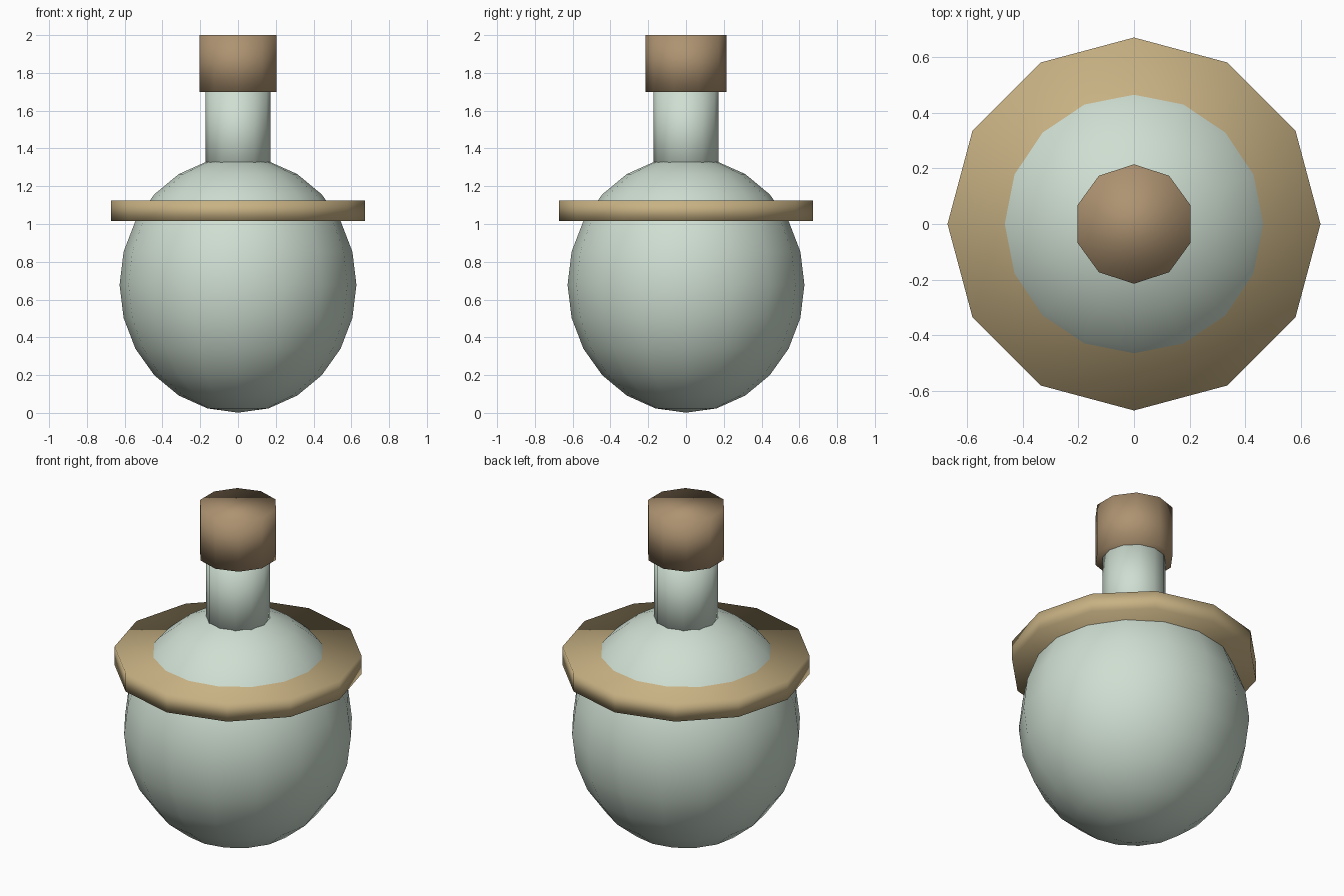
import bpy

if "Cube" in bpy.data.objects:
    bpy.data.objects.remove(bpy.data.objects["Cube"])


def material(name, rgb):
    m = bpy.data.materials.new(name)
    m.diffuse_color = (*rgb, 1.0)
    m.use_nodes = True
    m.node_tree.nodes["Principled BSDF"].inputs["Base Color"].default_value = m.diffuse_color
    return m


glass = material("pale_green_glass", (0.62, 0.73, 0.64))
tan = material("tan_collar", (0.58, 0.445, 0.23))
cork = material("brown_cork", (0.42, 0.29, 0.165))


def finish(name, mat):
    ob = bpy.context.object
    ob.name = name
    ob.data.materials.append(mat)
    bpy.ops.object.shade_smooth()
    return ob


def disc(name, mat, sides, radius, z0, z1):
    bpy.ops.mesh.primitive_cylinder_add(
        vertices=sides, radius=radius, depth=z1 - z0, location=(0, 0, (z0 + z1) / 2))
    return finish(name, mat)


# Round flask body, slightly taller than wide
bpy.ops.mesh.primitive_uv_sphere_add(segments=16, ring_count=12, radius=1, location=(0, 0, 0.678))
bpy.context.object.scale = (0.627, 0.627, 0.677)
bpy.ops.object.transform_apply(location=False, rotation=False, scale=True)
finish("flask_body", glass)

# Neck, stopper and the collar around the shoulder
disc("flask_neck", glass, 12, 0.173, 1.22, 1.75)
disc("cork_stopper", cork, 10, 0.215, 1.70, 2.00)
disc("shoulder_collar", tan, 12, 0.672, 1.015, 1.125)
